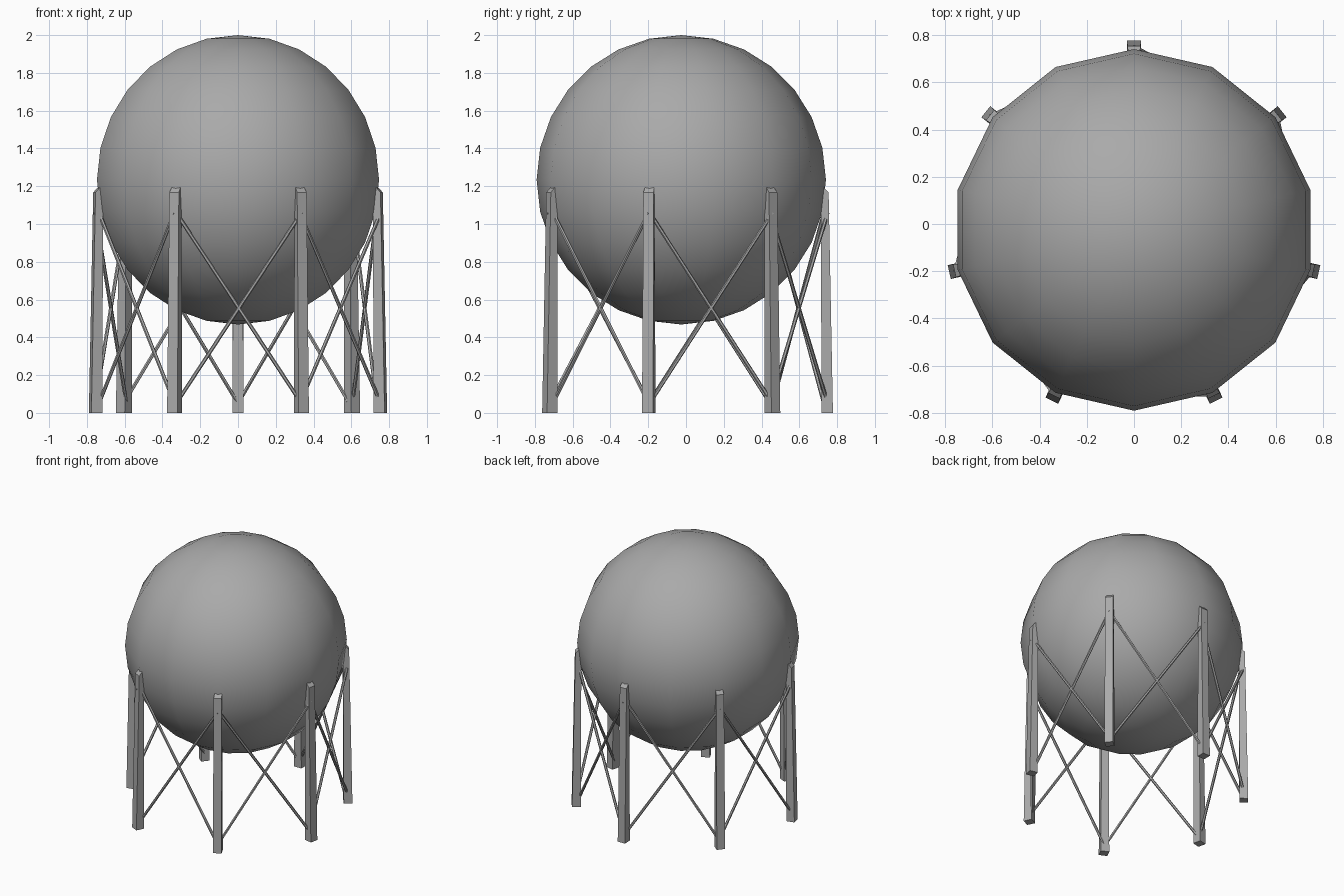
import bpy, bmesh
from math import pi, cos, sin
from mathutils import Vector, Matrix

cube = bpy.data.objects.get("Cube")
if cube:
    bpy.data.objects.remove(cube, do_unlink=True)

COUNT = 7
CENTRE_Y = -0.025
RADIUS = 0.766

steel = bpy.data.materials.new("grey steel")
steel.use_nodes = True
grey = (0.4, 0.4, 0.4, 1)
steel.diffuse_color = grey
steel.node_tree.nodes["Principled BSDF"].inputs["Base Color"].default_value = grey


def make_object(name, bm, smooth=False):
    bmesh.ops.recalc_face_normals(bm, faces=bm.faces)
    for face in bm.faces:
        face.smooth = smooth
    mesh = bpy.data.meshes.new(name)
    bm.to_mesh(mesh)
    bm.free()
    mesh.materials.append(steel)
    obj = bpy.data.objects.new(name, mesh)
    bpy.context.collection.objects.link(obj)
    return obj


def ring_point(i, r, z):
    a = pi / 2 + i * 2 * pi / COUNT
    return Vector((r * cos(a), CENTRE_Y + r * sin(a), z))


# Spherical tank
bm = bmesh.new()
bmesh.ops.create_uvsphere(bm, u_segments=14, v_segments=14, radius=RADIUS)
bmesh.ops.translate(bm, verts=bm.verts, vec=(0, CENTRE_Y, 2 - RADIUS))
make_object("tank", bm, smooth=True)

# Leaning columns with a cap that slopes outward
for i in range(COUNT):
    bm = bmesh.new()
    bmesh.ops.create_cube(bm, size=1)
    for v in bm.verts:
        outer, top = v.co.x > 0, v.co.z > 0
        side = 1 if v.co.y > 0 else -1
        if top:
            v.co = (0.78, side * 0.028, 1.167) if outer else (0.738, side * 0.023, 1.213)
        else:
            v.co = (0.803 if outer else 0.743, side * 0.03, 0)
    turn = Matrix.Rotation(pi / 2 + i * 2 * pi / COUNT, 4, "Z")
    bm.transform(Matrix.Translation((0, CENTRE_Y, 0)) @ turn)
    make_object(f"column_{i + 1}", bm)


# Crossed tie rods between neighbouring columns
def rod(name, a, b, radius=0.01):
    bm = bmesh.new()
    bmesh.ops.create_cone(bm, cap_ends=True, segments=6, radius1=radius,
                          radius2=radius, depth=(b - a).length)
    spin = (b - a).to_track_quat("Z", "Y").to_matrix().to_4x4()
    bm.transform(Matrix.Translation((a + b) / 2) @ spin)
    make_object(name, bm)


LOW, HIGH = 0.05, 1.06
for i in range(COUNT):
    for label, z0, z1 in (("rising", LOW, HIGH), ("falling", HIGH, LOW)):
        rod(f"{label}_rod_{i + 1}", ring_point(i, 0.755, z0), ring_point(i + 1, 0.775, z1))
